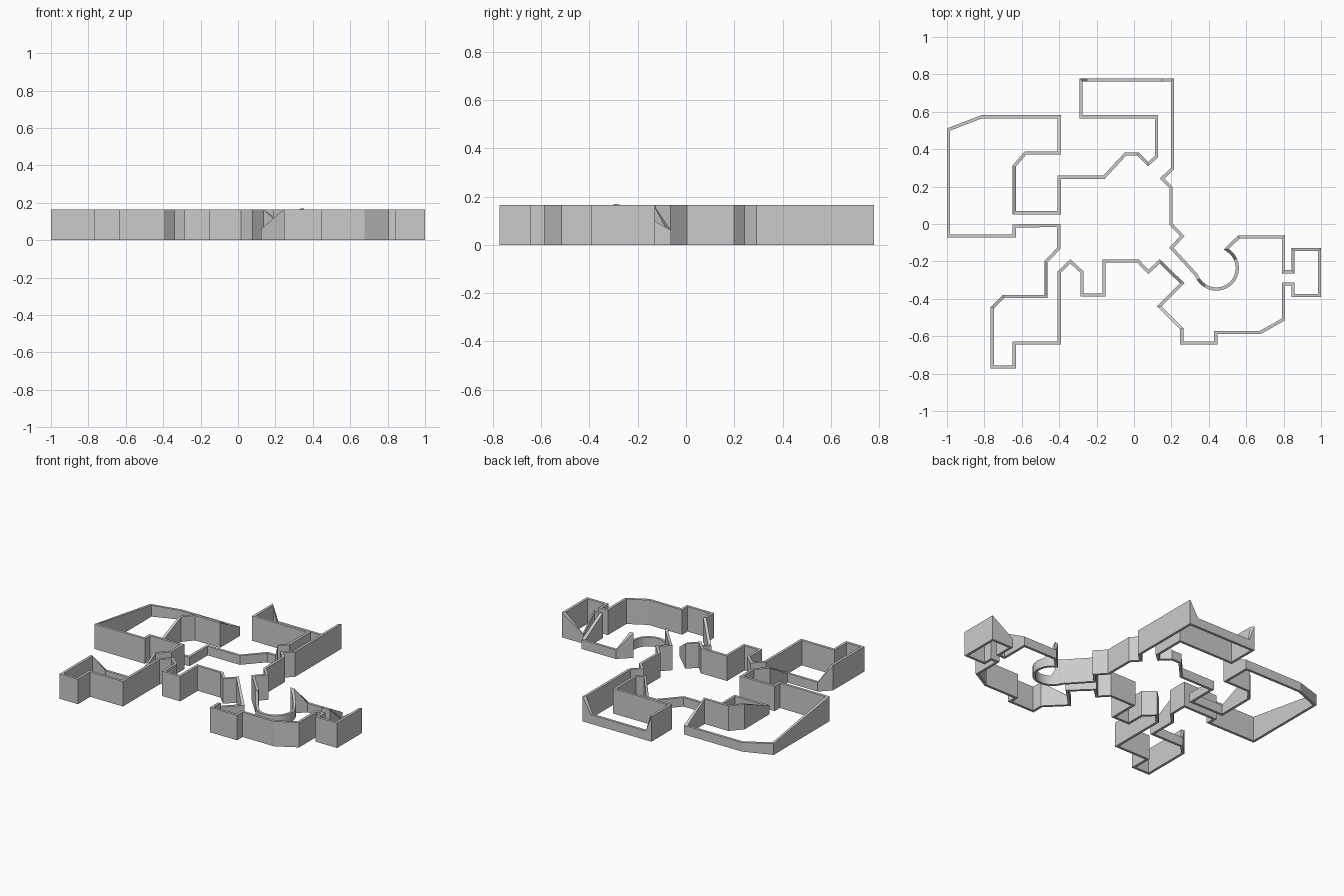
import bpy, bmesh, math
from mathutils import Vector

if "Cube" in bpy.data.objects:
    bpy.data.objects.remove(bpy.data.objects["Cube"])

TOP, LOW, THICK = 0.165, 0.06, 0.017

# Wall centre lines, one per wing; a third value overrides the wall top at that corner
west_room = [
    (-.64, -.01), (-.64, -.065), (-.992, -.065), (-.992, .505, .075), (-.815, .573, LOW),
    (-.4, .573, LOW), (-.4, .38), (-.58, .38), (-.64, .31), (-.64, .06, LOW),
    (-.4, .06, LOW), (-.4, .25, LOW), (-.16, .25, LOW), (-.045, .375, LOW),
    (.02, .375, LOW)]
north_room = [
    (.075, .32), (.12, .36), (.12, .573), (-.283, .573), (-.283, .77),
    (-.25, .77, LOW), (.15, .77, LOW), (.205, .77), (.205, .295), (.15, .243),
    (.197, .195), (.197, 0), (.258, -.065), (.2, -.127)]
east_room = [
    (.56, -.07, LOW), (.8, -.07, LOW), (.8, -.255), (.85, -.255), (.85, -.137, LOW),
    (.992, -.137), (.992, -.383), (.85, -.383), (.85, -.32), (.8, -.32),
    (.8, -.51), (.675, -.58), (.437, -.58), (.437, -.637), (.255, -.637), (.255, -.56),
    (.135, -.44, LOW), (.258, -.317, LOW), (.137, -.2)]
south_room = [
    (.077, -.257), (.02, -.197), (-.16, -.197), (-.16, -.38), (-.278, -.38),
    (-.278, -.257), (-.34, -.2), (-.4, -.257), (-.4, -.637), (-.64, -.637),
    (-.64, -.765), (-.758, -.765), (-.758, -.447), (-.697, -.387, LOW),
    (-.47, -.387, LOW), (-.47, -.2), (-.402, -.13), (-.402, -.008)]


def round_bay(cx, cy, r, a0, a1, steps):
    """Curved bay whose top dips between its two ends."""
    pts = []
    for i in range(steps + 1):
        a = math.radians(a0 + (a1 - a0) * i / steps)
        edge = min(i, steps - i)
        z = TOP + 0.005 if i == 1 else (TOP if edge == 0 else max(LOW, TOP - 0.035 * edge))
        pts.append((cx + r * math.cos(a), cy + r * math.sin(a), z))
    return pts


def wall_loop(name, pts, thick):
    """Closed mitred wall with a top height per corner."""
    bm = bmesh.new()
    rings = []
    n = len(pts)
    for i in range(n):
        a, b, c = (Vector(pts[(i + k) % n][:2]) for k in (-1, 0, 1))
        d1, d2 = (b - a).normalized(), (c - b).normalized()
        n1, n2 = Vector((-d1.y, d1.x)), Vector((-d2.y, d2.x))
        off = (n1 + n2) / (1 + n1.dot(n2)) * thick / 2
        z = pts[i][2] if len(pts[i]) > 2 else TOP
        l, r = b + off, b - off
        rings.append([bm.verts.new(v) for v in
                      ((l.x, l.y, 0), (r.x, r.y, 0), (r.x, r.y, z), (l.x, l.y, z))])
    for i in range(n):
        p, q = rings[i], rings[(i + 1) % n]
        for k in range(4):
            j = (k + 1) % 4
            bm.faces.new((p[k], p[j], q[j], q[k]))
    bmesh.ops.recalc_face_normals(bm, faces=bm.faces)
    me = bpy.data.meshes.new(name)
    bm.to_mesh(me)
    bm.free()
    ob = bpy.data.objects.new(name, me)
    bpy.context.collection.objects.link(ob)
    return ob


# One continuous wall around the whole plan
bay = round_bay(.44, -.235, .113, 200, 422, 18)
wall_loop("perimeter_wall", west_room + north_room + bay + east_room + south_room, THICK)
